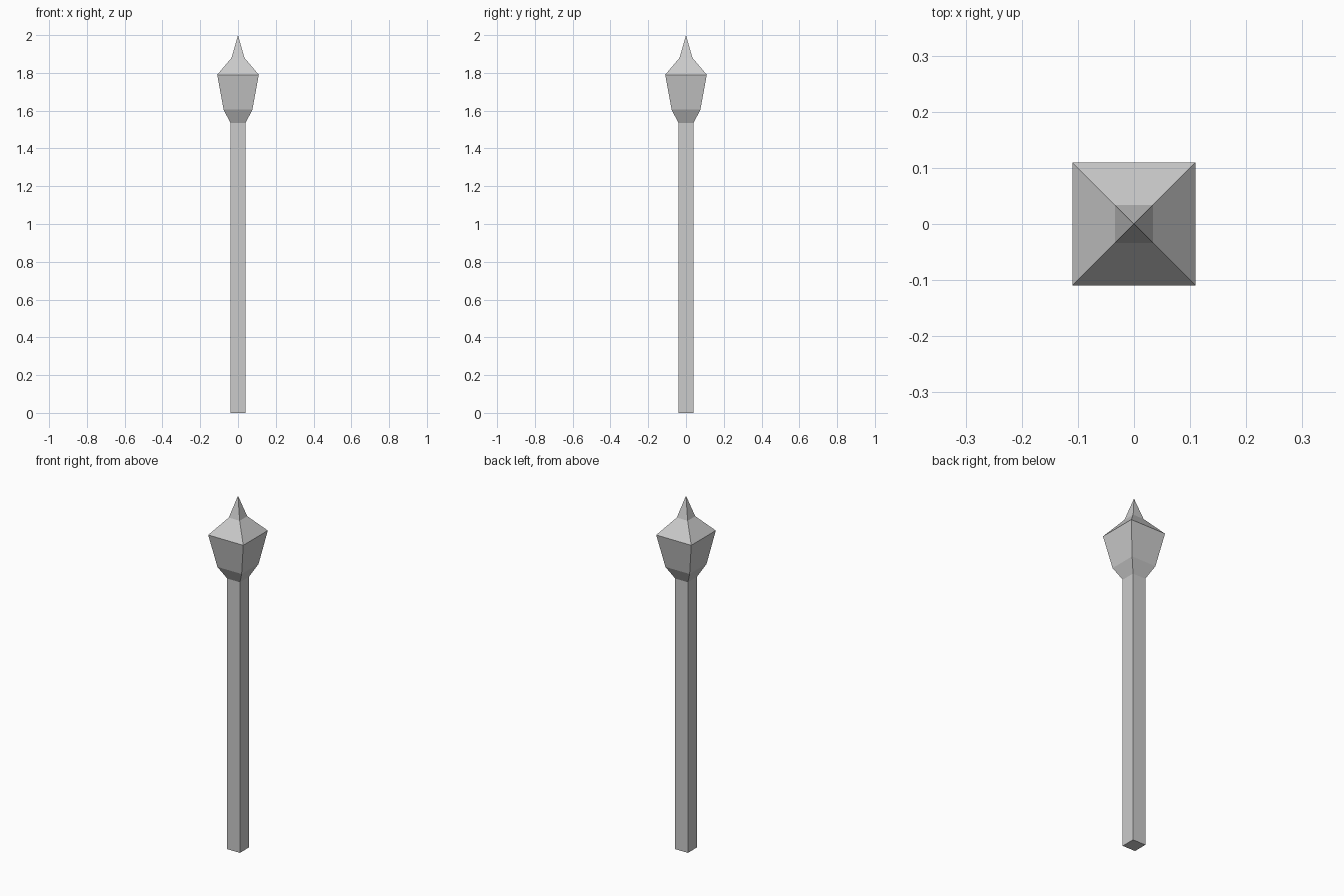
import bpy, bmesh

if "Cube" in bpy.data.objects:
    bpy.data.objects.remove(bpy.data.objects["Cube"])


def square_loft(name, profile, cap_bottom=False):
    """Stack square rings from (half width, z) pairs; half width 0 makes a point."""
    bm = bmesh.new()
    rings = []
    for h, z in profile:
        if h == 0:
            rings.append([bm.verts.new((0, 0, z))] * 4)
        else:
            rings.append([bm.verts.new((sx * h, sy * h, z))
                          for sx, sy in ((-1, -1), (1, -1), (1, 1), (-1, 1))])
    for low, high in zip(rings, rings[1:]):
        for i in range(4):
            j = (i + 1) % 4
            corners = [low[i], low[j], high[j], high[i]]
            bm.faces.new(list(dict.fromkeys(corners)))
    if cap_bottom:
        bm.faces.new(rings[0][::-1])
    mesh = bpy.data.meshes.new(name)
    bm.to_mesh(mesh)
    bm.free()
    obj = bpy.data.objects.new(name, mesh)
    bpy.context.collection.objects.link(obj)
    return obj


# Square post
square_loft("post", [(0.04, 0), (0.04, 1.535)], cap_bottom=True)

# Flared collar and lantern body
square_loft("lantern_collar", [(0.04, 1.535), (0.076, 1.605)])
square_loft("lantern_body", [(0.076, 1.605), (0.11, 1.79)])

# Roof with pointed finial
square_loft("lantern_roof", [(0.11, 1.79), (0.034, 1.88), (0, 2.0)])
